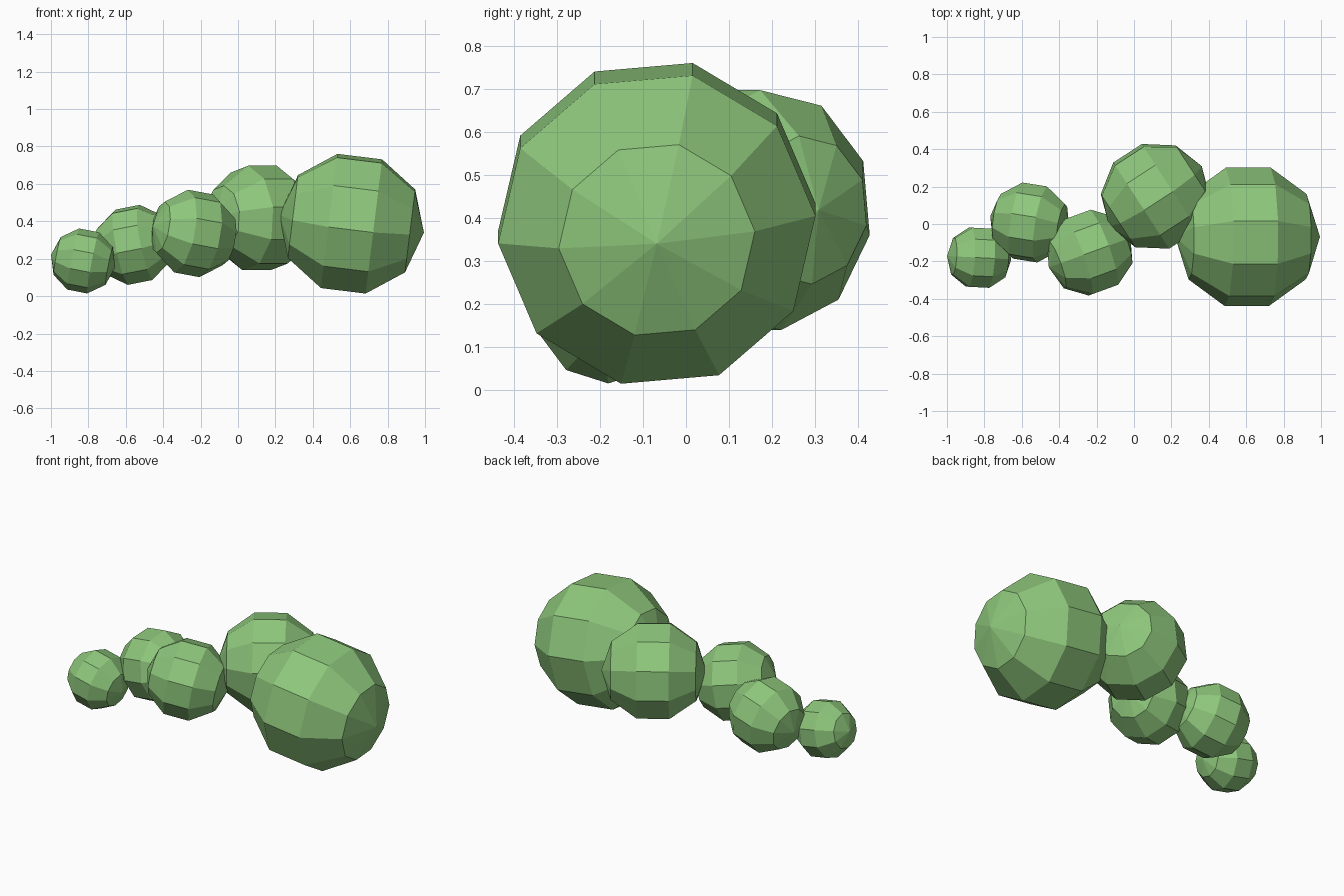
import bpy, bmesh
from math import sin, cos, radians
from mathutils import Vector, Matrix

if "Cube" in bpy.data.objects:
    bpy.data.objects.remove(bpy.data.objects["Cube"])

green = bpy.data.materials.new("leaf green")
green.diffuse_color = (0.27, 0.57, 0.20, 1)
green.use_nodes = True
green.node_tree.nodes["Principled BSDF"].inputs["Base Color"].default_value = green.diffuse_color


def body_ball(name, centre, radius, heading, pitch, roll):
    """Low-poly ball whose pole axis points along heading and pitch (degrees)."""
    h, e, r = radians(heading), radians(pitch), radians(roll)
    axis = Vector((cos(h) * cos(e), sin(h) * cos(e), sin(e)))
    side = Vector((-sin(h), cos(h), 0))
    first = axis.cross(side) * cos(r) + side * sin(r)
    turn = Matrix((first, axis.cross(first), axis)).transposed().to_4x4()

    bm = bmesh.new()
    bmesh.ops.create_uvsphere(bm, u_segments=10, v_segments=5, radius=radius)
    mesh = bpy.data.meshes.new(name)
    bm.to_mesh(mesh)
    bm.free()
    mesh.materials.append(green)
    obj = bpy.data.objects.new(name, mesh)
    obj.matrix_world = Matrix.Translation(centre) @ turn
    bpy.context.collection.objects.link(obj)


# Chain of balls from the small tail to the large head
body_ball("tail_ball", (-0.828, -0.18, 0.188), 0.175, -3, -11, 18)
body_ball("rear_body_ball", (-0.557, 0.008, 0.274), 0.218, -9, 11, 27)
body_ball("middle_body_ball", (-0.237, -0.153, 0.335), 0.236, 20, -10, 18)
body_ball("front_body_ball", (0.115, 0.148, 0.418), 0.295, 33, 0, 12)
body_ball("head_ball", (0.607, -0.068, 0.387), 0.39, 0, -7, -5)
